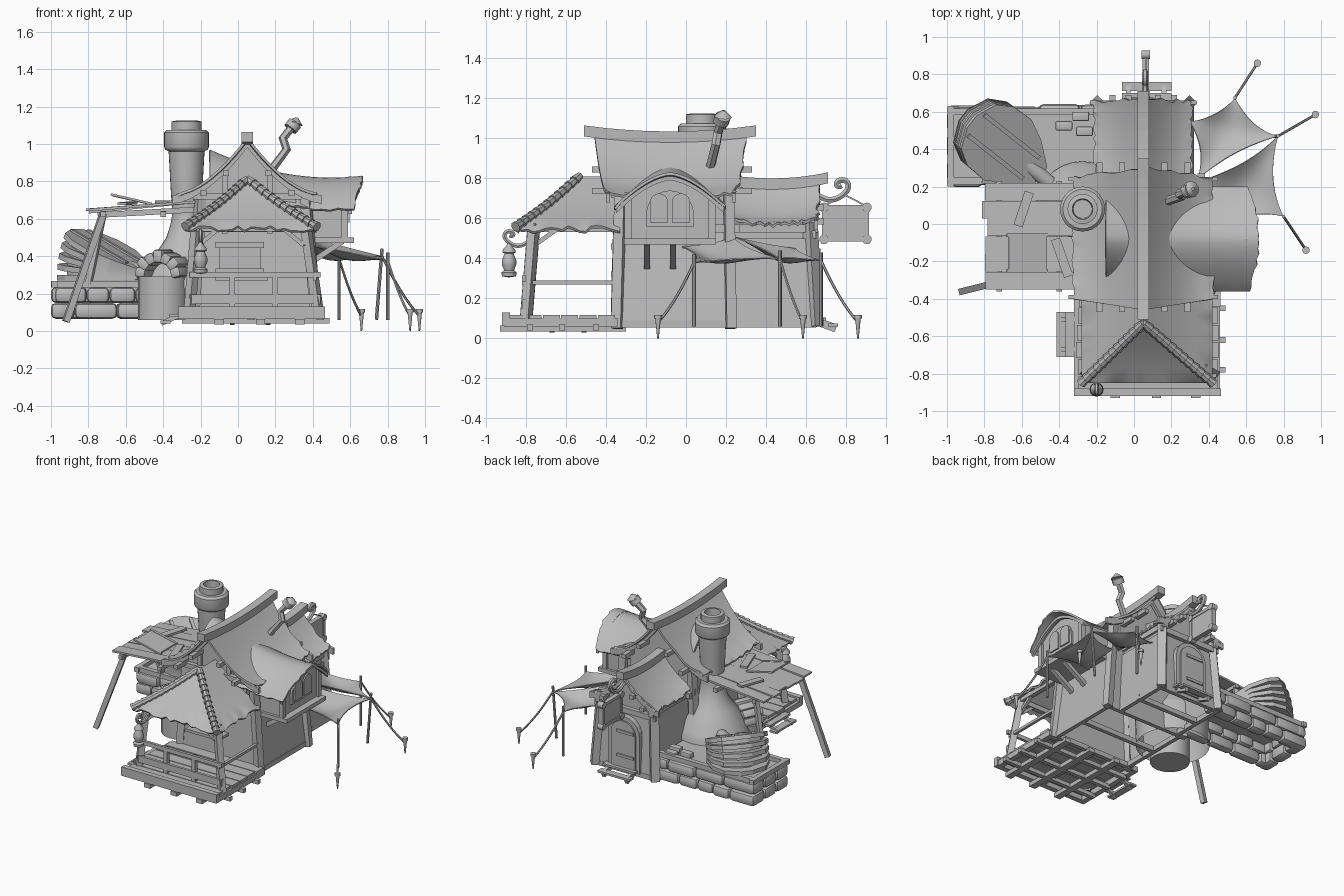
import bpy, bmesh, math, random
from mathutils import Vector, Matrix

random.seed(4)
cube = bpy.data.objects.get("Cube")
if cube:
    bpy.data.objects.remove(cube)

grey = bpy.data.materials.new("weathered_grey")
grey.use_nodes = True
grey.diffuse_color = (.5, .5, .5, 1)
grey.node_tree.nodes["Principled BSDF"].inputs["Base Color"].default_value = grey.diffuse_color


# ---- helpers ----
def link(name, mesh, smooth=False):
    ob = bpy.data.objects.new(name, mesh)
    bpy.context.collection.objects.link(ob)
    mesh.materials.clear()
    mesh.materials.append(grey)
    if smooth:
        for p in mesh.polygons:
            p.use_smooth = True
        mesh.set_sharp_from_angle(angle=math.radians(40))
    return ob


def finish(name, bm, smooth=False):
    bmesh.ops.recalc_face_normals(bm, faces=bm.faces)
    mesh = bpy.data.meshes.new(name)
    bm.to_mesh(mesh)
    bm.free()
    return link(name, mesh, smooth)


def aim(a, b):
    a, b = Vector(a), Vector(b)
    turn = (b - a).to_track_quat('Z', 'Y').to_matrix().to_4x4()
    return Matrix.Translation((a + b) / 2) @ turn, (b - a).length


def beam(name, a, b, w, h=None):
    m, length = aim(a, b)
    bm = bmesh.new()
    bmesh.ops.create_cube(bm, size=1, matrix=m @ Matrix.Diagonal((w, h or w, length, 1)))
    return finish(name, bm)


def box(name, lo, hi, bevel=0):
    lo, hi = Vector(lo), Vector(hi)
    bm = bmesh.new()
    bmesh.ops.create_cube(bm, size=1, matrix=Matrix.Translation((lo + hi) / 2) @ Matrix.Diagonal((*(hi - lo), 1)))
    if bevel:
        bmesh.ops.bevel(bm, geom=bm.edges[:], offset=bevel, segments=2, affect='EDGES', profile=.5)
    return finish(name, bm, bool(bevel))


def hollow_walls(name, lo, hi, left, right, front, back):
    """Four leaning walls, open above and below."""
    bm = bmesh.new()
    low, high = [[bm.verts.new(p) for p in ((x0, y0, z), (x1, y0, z), (x1, y1, z), (x0, y1, z))]
                 for x0, x1, y0, y1, z in ((lo[0], hi[0], lo[1], hi[1], lo[2]),
                                           (lo[0] + left, hi[0] - right, lo[1] + front, hi[1] - back, hi[2]))]
    for i in range(4):
        bm.faces.new((low[i - 1], low[i], high[i], high[i - 1]))
    return finish(name, bm)


def cone(name, a, b, r1, r2=None, n=10):
    m, length = aim(a, b)
    bm = bmesh.new()
    bmesh.ops.create_cone(bm, cap_ends=True, segments=n, radius1=r1, radius2=r1 if r2 is None else r2,
                          depth=length, matrix=m)
    return finish(name, bm, True)


def prism(name, pts, axis, lo, hi, open_base=False):
    place = {'x': lambda p, d: (d, *p), 'y': lambda p, d: (p[0], d, p[1]), 'z': lambda p, d: (*p, d)}[axis]
    bm = bmesh.new()
    near, far = [[bm.verts.new(place(p, d)) for p in pts] for d in (lo, hi)]
    bm.faces.new(near)
    bm.faces.new(far)
    for i in range(int(open_base), len(pts)):
        bm.faces.new((near[i - 1], near[i], far[i], far[i - 1]))
    return finish(name, bm)


def band(name, curve, drop, axis, lo, hi):
    prism(name, curve + [(p, q - drop) for p, q in reversed(curve)], axis, lo, hi)


def sheet(name, f, nu, nv, thick=.014):
    bm = bmesh.new()
    g = [[bm.verts.new(f(i / nu, j / nv)) for j in range(nv + 1)] for i in range(nu + 1)]
    for i in range(nu):
        for j in range(nv):
            bm.faces.new((g[i][j], g[i + 1][j], g[i + 1][j + 1], g[i][j + 1]))
    bmesh.ops.recalc_face_normals(bm, faces=bm.faces)
    bmesh.ops.solidify(bm, geom=bm.faces[:], thickness=thick)
    return finish(name, bm, True)


def lathe(name, profile, x, y, n=28):
    bm = bmesh.new()
    vs = [bm.verts.new((r, 0, z)) for r, z in profile]
    es = [bm.edges.new(e) for e in zip(vs, vs[1:])]
    bmesh.ops.spin(bm, geom=vs + es, cent=(0, 0, 0), axis=(0, 0, 1), angle=math.tau, steps=n)
    bmesh.ops.remove_doubles(bm, verts=bm.verts, dist=.0005)
    bmesh.ops.translate(bm, verts=bm.verts, vec=(x, y, 0))
    return finish(name, bm, True)


def tube(name, pts, r, kind='NURBS'):
    cu = bpy.data.curves.new(name, 'CURVE')
    cu.dimensions, cu.bevel_depth, cu.bevel_resolution, cu.use_fill_caps = '3D', r, 1, True
    sp = cu.splines.new(kind)
    sp.points.add(len(pts) - 1)
    for p, c in zip(sp.points, pts):
        p.co = (*c, 1)
    sp.use_endpoint_u = True
    sp.resolution_u = 6
    ob = bpy.data.objects.new(name + "_path", cu)
    bpy.context.collection.objects.link(ob)
    mesh = bpy.data.meshes.new_from_object(ob.evaluated_get(bpy.context.evaluated_depsgraph_get()))
    bpy.data.objects.remove(ob)
    return link(name, mesh, True)


def rag(u, amount=.014):
    return random.uniform(-amount, amount * .4) if u == 1 else 0


# ---- gabled roofs with swept eaves, sagging ridges and barge boards ----
MID = .05


def gable_roof(name, half, eave, rise, y0, y1, inset, wall_half, wall, floor):
    prof = lambda t: eave + rise * (1 - abs(t)) ** 1.7
    for s in (-1, 1):
        def f(u, v):
            y = y0 + inset * u + (y1 - y0 - 2 * inset * u) * v
            edge = rag(v, .015) if v in (0, 1) else 0
            return (MID + s * (half * u + rag(u)), y + edge, prof(u) + .025 * (2 * v - 1) ** 2 + rag(u))
        sheet(name + "_roof", f, 10, 22)
        line = [(MID + s * (half + .02) * i / 8, prof(i / 8) + .01) for i in range(9)]
        for y in (y0 + inset, y1 - inset - .02):
            band(name + "_barge_board", line, .045, 'y', y, y + .02)
        for k in (.3, .62):   # purlin ends
            z = prof(k) - .05
            x = MID + s * half * k
            box(name + "_purlin", (x - .016, y0 - .01, z), (x + .016, y1 + .02, z + .03))
    n = 8
    ridge = [(y0 - .05 + (y1 - y0 + .09) * i / n, eave + rise + .02 + .03 * (2 * i / n - 1) ** 2) for i in range(n + 1)]
    band(name + "_ridge_beam", ridge, .055, 'x', MID - .03, MID + .03)
    ks = [wall_half / half * (i / 5 - 1) for i in range(11)]
    pts = [(MID + half * k, prof(k) - .012) for k in ks]
    prism(name + "_gable_wall", [(MID - wall_half, floor)] + pts + [(MID + wall_half, floor)], 'y', *wall, True)


gable_roof("main", .38, .715, .3, -.46, .31, .06, .26, (-.34, .22), .53)
gable_roof("rear", .265, .58, .2, .2, .67, .01, .225, (.18, .62), .47)

# ---- lower walls, sills, corner posts and trim ----
hollow_walls("main_lower_wall", (-.24, -.35, .055), (.42, .23, .56), .05, .06, .02, .01)
hollow_walls("rear_lower_wall", (-.2, .2, .055), (.32, .65, .5), .03, .03, 0, .03)
for y in (-.335, -.06, .215):
    beam("main_sill", (-.24, y, .072), (.42, y, .072), .03, .036)
for y in (.42, .635):
    beam("rear_sill", (-.2, y, .072), (.32, y, .072), .03, .036)
for s, x, top in ((-1, -.24, -.2), (1, .42, .36)):
    beam("main_side_sill", (x - s * .015, -.35, .072), (x - s * .015, .23, .072), .03, .036)
    for y in (-.345, .225):
        beam("corner_post", (x, y, .05), (top, y * .95, .72), .05, .05)
    beam("side_plate", (top, -.37, .55), (top, .27, .55), .04)
    beam("gable_stud", (MID + s * .12, -.345, .52), (MID + s * .12, -.345, .84), .03, .02)
    x, top = MID + s * .25, MID + s * .22
    beam("rear_side_sill", (x, .2, .072), (x, .65, .072), .03, .036)
    beam("rear_post", (x, .65, .06), (top, .62, .58), .06, .05)
    beam("rear_plate", (top, .2, .55), (top, .66, .55), .04)
    beam("gable_brace", (MID + s * .2, -.35, .56), (MID, -.35, .72), .03, .02)
beam("gable_tie", (-.24, -.35, .72), (.34, -.35, .72), .045, .035)
beam("rear_tie", (-.2, .63, .52), (.3, .63, .52), .04)
box("front_window", (-.1, -.355, .33), (.12, -.34, .46))
for z in (.32, .46):
    beam("window_rail", (-.12, -.36, z), (.14, -.36, z), .03)
box("front_counter", (-.12, -.45, .27), (.16, -.34, .29))


# ---- rear door and steps ----
def arch(c, r, z0, z1):
    return [(c - r, z0)] + [(c - r * math.cos(math.pi * i / 10), z1 + r * math.sin(math.pi * i / 10)) for i in range(11)] + [(c + r, z0)]


prism("door_frame", arch(MID, .13, .08, .35), 'y', .62, .662)
prism("door_leaf", arch(MID, .1, .09, .35), 'y', .64, .672)
for z in (.18, .36):
    box("door_strap", (MID - .09, .66, z), (MID + .05, .68, z + .02))
for y, z in ((.66, .09), (.72, .06)):
    box("rear_step", (-.065, y - .01, z), (.2, y + .04, z + .015))
for x in (-.03, .16):
    beam("rear_step_rail", (x, .64, .09), (x, .75, .05), .025, .04)

# ---- arched roof crossing the main roof as a side dormer ----
wave = lambda t: .165 * t ** 1.65
crest = lambda x: .82 + .15 * ((.5 - x) / .65) ** 2
DY = -.08


def dormer_shell(u, v):
    t = 2 * v - 1
    x = -.15 + .82 * u - .05 * u * t * t
    width = .21 + .07 * min(1, u * 2.4)
    return (x + rag(u, .012), DY + width * t, crest(x) - wave(abs(t)) + (rag(1) if v in (0, 1) else 0))


sheet("dormer_roof", dormer_shell, 18, 20)
top = [(DY + .21 * k / 5, .81 - wave(abs(.75 * k / 5))) for k in range(-5, 6)]
prism("dormer_wall", [(DY - .21, .49)] + top + [(DY + .21, .49)], 'x', .3, .57)
band("dormer_barge_board", [(DY + .27 * k / 8, .825 - wave(abs(k / 8))) for k in range(-8, 9)], .035, 'x', .59, .61)
prism("left_dormer_wall", [(DY + .18 * k / 5, .94 - wave(abs(k / 5))) for k in range(-5, 6)], 'x', -.13, -.11)
box("dormer_floor", (.3, -.31, .47), (.62, .15, .5))
prism("dormer_window_frame", arch(DY, .12, .56, .62), 'x', .56, .585)
for s in (-1, 1):
    prism("dormer_shutter", arch(DY + s * .055, .045, .58, .68), 'x', .57, .595)
    beam("dormer_post", (.57, DY + s * .21, .48), (.57, DY + s * .21, .7), .035)
    beam("dormer_bracket", (.38, DY + s * .065 - .05, .36), (.56, DY + s * .065 - .05, .48), .03)

# ---- porch with hipped roof ----
for i in range(6):
    y = -.9 + .092 * i
    box("deck_board", (-.3 + rag(1), y, .1), (.45 - rag(1), y + .085, .118))
for x in (-.3, .07, .44):
    box("deck_beam", (x - .02, -.91, .06), (x + .02, -.34, .1))
for y in (-.78, -.62, -.45):
    box("deck_joist", (-.3, y - .015, .04), (.49, y + .015, .07))
for x in (-.1, .12, .33):
    box("deck_stub", (x - .025, -.93, .035), (x + .025, -.3, .065))
box("deck_front_edge", (-.32, -.92, .065), (.465, -.88, .13))
apex, back = Vector((MID, -.53, .81)), Vector((MID, -.33, .81))
sag = lambda u: Vector((0, 0, rag(u, .022) - .014 * math.sin(math.pi * u)))
for s, x, top in ((-1, -.26, -.22), (1, .43, .36)):
    corner, inner = Vector((.07 + s * .35, -.85, .555)), Vector((.07 + s * .35, -.33, .555))
    beam("porch_post", (x, -.8, .09), (top, -.76, .57), .045)
    beam("porch_plate", (top, -.79, .55), (top, -.34, .55), .035)
    beam("porch_brace", (top, -.78, .45), (top, -.64, .55), .022)
    beam("porch_brace", (top, -.77, .45), (top - s * .12, -.77, .55), .022)
    sheet("porch_side_roof", lambda u, v: apex.lerp(back, v).lerp(corner.lerp(inner, v), u) + sag(u), 8, 18)
    for i in range(12):   # round hip tiles
        a, b = (apex.lerp(corner, k / 12) + Vector((0, 0, .004 - .014 * math.sin(math.pi * k / 12))) for k in (i, i + 1.1))
        cone("hip_tile", a, b, .019, .028, 8)
front_eave = [Vector((x, -.85, .555)) for x in (-.28, .42)]
sheet("porch_front_roof", lambda u, v: apex.lerp(front_eave[0].lerp(front_eave[1], v), u) + sag(u), 8, 20)
beam("porch_front_plate", (-.25, -.77, .55), (.39, -.77, .55), .035)
for z, w in ((.3, .03), (.17, .05)):
    beam("front_rail", (-.26, -.81, z), (.44, -.81, z), .02, w)
beam("side_rail", (.41, -.82, .28), (.41, -.34, .28), .02, .02)
for x in (-.03, .2):
    beam("rail_upright", (x, -.8, .1), (x, -.8, .31), .03)
for x, z in ((-.4, .04), (-.35, .075)):
    box("side_step", (x - .015, -.71, z), (x + .04, -.47, z + .015))
for y in (-.67, -.51):
    beam("side_step_rail", (-.3, y, .09), (-.41, y, .04), .025)

# ---- domed furnace, chimney and stone mouth ----
lathe("furnace", [(.25, .06), (.255, .27), (.235, .3), (.208, .36), (.155, .43), (.108, .5), (.086, .57),
                  (.076, .63), (.085, .76), (.096, .96), (.114, .97), (.12, .985), (.12, 1.06), (.105, 1.075),
                  (.08, 1.075), (.08, 1.12), (.055, 1.125), (.05, 1.04), (0, 1.04)], -.275, .08)
mouth = Matrix.Translation((-.4, -.12, .29)) @ Matrix.Rotation(math.radians(-24), 4, 'Z')
for i in range(7):
    a = math.pi * (i + .5) / 7
    stone = box("mouth_stone", (-.028, -.08, .075), (.028, .08, .135 + .01 * (i % 2)), .014)
    stone.matrix_world = mouth @ Matrix.Rotation(a - math.pi / 2, 4, 'Y')
cone("mouth_plinth", (-.4, -.1, .06), (-.4, -.1, .29), .135, n=20)

# ---- stone hearth base with timber edging ----
box("hearth_top", (-.97, .23, .215), (-.2, .6, .24))
for row in range(2):
    z = .065 + .085 * row
    for y in (.21, .55):
        x = -1 + .02 * row
        while x < -.25:
            w = random.uniform(.12, .24)
            box("hearth_stone", (x, y + rag(1), z), (x + w, y + .08 - rag(1), z + .085), .026)
            x += w
    for y in (.21, .35, .49):
        box("hearth_stone", (-1, y, z), (-.91, y + .137, z + .085), .026)
for y in (.23, .6):
    beam("hearth_edge", (-1, y, .25), (-.2, y, .25), .035, .035)
beam("hearth_edge", (-.98, .2, .25), (-.98, .63, .25), .035)
for x, y in ((-.42, .5), (-.31, .47), (-.33, .55)):
    box("loose_brick", (x, y, .24), (x + .09, y + .05, .28), .008)

# ---- bellows: fanned ribs and folds hinged at the nozzle ----
half = [(.08, .06), (.2, .15), (.32, .205), (.45, .2), (.54, .15), (.59, .04)]
hinge = Matrix.Translation((-.45, .22, .285)) @ Matrix.Rotation(math.atan2(.62, -.79), 4, 'Z')
for i in range(9):
    fold = i % 2
    k = .9 if fold else 1
    ring = [(d * k, w * k) for d, w in half]
    leaf = prism("bellows_fold" if fold else "bellows_rib", ring + [(d, -w) for d, w in reversed(ring)], 'z', -.015, .015)
    leaf.matrix_world = hinge @ Matrix.Rotation(-math.radians(3.1 * i), 4, 'Y')
for w in (-.07, .07):
    strap = box("bellows_strap", (.15, w - .012, .01), (.56, w + .012, .024))
    strap.matrix_world = hinge @ Matrix.Rotation(-math.radians(25), 4, 'Y')
cone("bellows_nozzle", (-.6, .34, .33), (-.4, .18, .3), .05, .035)

# ---- plank canopy ----
for i in range(6):
    y = -.35 + .095 * i
    x = -.79 + rag(1, .04)
    beam("canopy_plank", (x, y + .047, .645 + rag(1, .01)), (-.23, y + .047, .69), .093, .014)
for x in (-.72, -.4):
    beam("canopy_joist", (x, -.36, .625), (x, .23, .63), .03)
beam("canopy_prop", (-.92, -.36, .05), (-.72, -.31, .63), .035)
beam("canopy_post", (-.8, .23, .25), (-.72, .2, .63), .03)
beam("canopy_arm", (-.75, -.1, .62), (-.2, -.1, .65), .03)
for y in (-.25, -.06):
    beam("hatch_frame", (-.68, y, .73), (-.46, y, .68), .02, .012)
beam("hatch_board", (-.67, -.155, .725), (-.47, -.155, .68), .18, .012)
beam("loose_plank", (-.42, -.08, .69), (-.35, -.28, .69), .05, .015)
beam("loose_plank", (-.56, .17, .685), (-.62, -.01, .68), .05, .015)


# ---- cloth awnings, poles, ropes and stakes ----
def awning(corners, depth):
    a, b, c, d = map(Vector, corners)

    def f(u, v):
        p = .5 + (u - .5) * (1 - .8 * v * (1 - v))
        q = .5 + (v - .5) * (1 - .8 * u * (1 - u))
        return a.lerp(b, p).lerp(d.lerp(c, p), q) - Vector((0, 0, depth * 16 * u * v * (1 - u) * (1 - v)))
    sheet("awning", f, 12, 12, .006)


tips = [(.54, .675, .39), (.77, .47, .4), (.8, .04, .38)]
awning([(.3, .55, .45), tips[0], tips[1], (.34, .24, .51)], .05)
awning([(.36, .23, .51), tips[1], tips[2], (.38, -.02, .46)], .05)
for tip, stake in zip(tips, ((.66, .86), (.97, .585), (.92, -.14))):
    t, s = Vector(tip), Vector((*stake, .08))
    cone("awning_pole", (t.x - .03 * (t.y > .4 and t.x > .6), t.y, .06), t + Vector((0, 0, .04)), .009, n=8)
    tube("awning_rope", [t, t.lerp(s, .5) - Vector((0, 0, .05)), s], .007)
    cone("stake", (*stake, 0), (*stake, .1), .004, .014)
    cone("stake_head", (*stake, .1), (*stake, .118), .02)

# ---- bent stove pipe ----
pipe = [(.17, .12, .85), (.26, .15, .97), (.24, .16, 1.03), (.29, .18, 1.09)]
tube("stove_pipe", pipe, .024, 'POLY')
cone("stove_pipe_cap", (.28, .175, 1.08), (.305, .185, 1.11), .04)
cone("stove_pipe_hat", (.305, .185, 1.11), (.315, .188, 1.14), .045, .008)


# ---- curled hooks, hanging sign and lantern ----
def hook(name, x, y, z, s):
    path = [(0, 0), (.05, -.04), (.11, -.03), (.16, .02), (.14, .06), (.09, .05), (.1, .02), (.12, .03)]
    tube(name, [(x, y + s * p, z + abs(s) * q) for p, q in path], .014 * abs(s))


hook("sign_hook", .06, .64, .73, 1.15)
hook("lantern_hook", -.2, -.78, .49, -.85)
box("sign_board", (.05, .69, .495), (.075, .9, .655))
for z in (.495, .655):
    beam("sign_frame", (.062, .675, z), (.062, .92, z), .035, .022)
for y in (.69, .905):
    beam("sign_frame", (.062, y, .49), (.062, y, .66), .035, .022)
    beam("sign_chain", (.062, y, .66), (.062, .79, .72), .008)
    for z in (.495, .655):
        cone("sign_boss", (.04, y, z), (.085, y, z), .024)
lathe("lantern", [(0, .305), (.035, .31), (.038, .33), (.025, .34), (.036, .37), (.036, .39), (.022, .425), (.034, .43),
                  (.03, .445), (.012, .465), (.008, .49), (0, .49)], -.2, -.885, 12)
